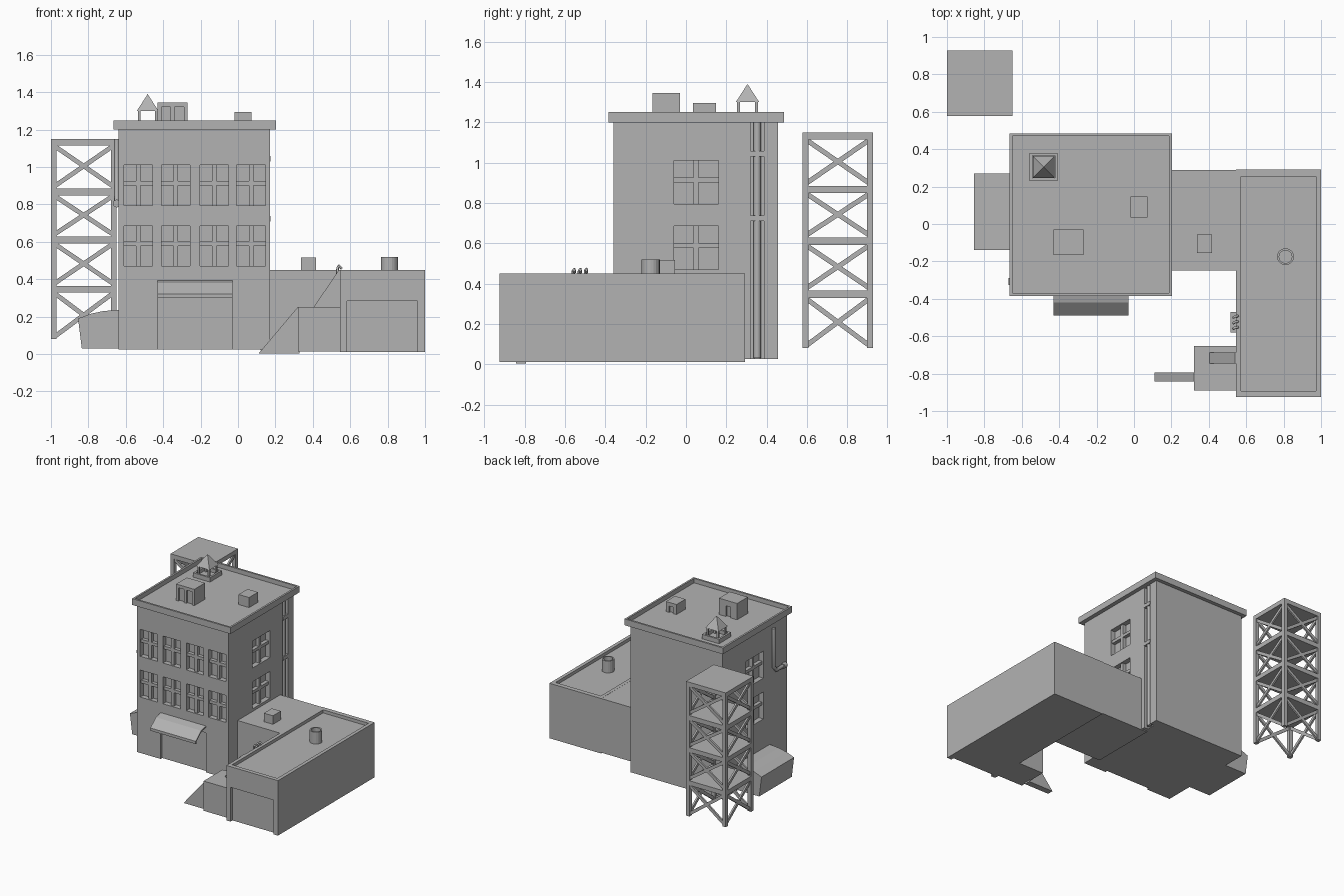
import bpy, bmesh, math
from mathutils import Vector

if "Cube" in bpy.data.objects:
    bpy.data.objects.remove(bpy.data.objects["Cube"])

GREY = bpy.data.materials.new("plain_grey")
GREY.use_nodes = True
GREY.diffuse_color = (0.45, 0.45, 0.45, 1)
GREY.node_tree.nodes["Principled BSDF"].inputs["Base Color"].default_value = GREY.diffuse_color


def finish(name, bm):
    bmesh.ops.recalc_face_normals(bm, faces=bm.faces)
    mesh = bpy.data.meshes.new(name)
    bm.to_mesh(mesh)
    bm.free()
    mesh.materials.append(GREY)
    obj = bpy.data.objects.new(name, mesh)
    bpy.context.collection.objects.link(obj)
    return obj


def boxes(name, spans):
    """One object of boxes, each given as (x0, x1), (y0, y1), (z0, z1)."""
    bm = bmesh.new()
    for span in spans:
        verts = bmesh.ops.create_cube(bm, size=1)["verts"]
        for v in verts:
            v.co = Vector([s[0] if c < 0 else s[1] for s, c in zip(span, v.co)])
    return finish(name, bm)


def prism(name, points, axis, start, end):
    """Extrude a 2D outline along x, y or z."""
    bm = bmesh.new()
    place = {"x": lambda a, b: (start, a, b), "y": lambda a, b: (a, start, b),
             "z": lambda a, b: (a, b, start)}[axis]
    face = bm.faces.new([bm.verts.new(place(a, b)) for a, b in points])
    out = bmesh.ops.extrude_face_region(bm, geom=[face])["geom"]
    shift = Vector([end - start if axis == k else 0 for k in "xyz"])
    bmesh.ops.translate(bm, vec=shift, verts=[g for g in out if isinstance(g, bmesh.types.BMVert)])
    return finish(name, bm)


def carve(obj, spans):
    """Cut boxes out of an object and keep the plain mesh."""
    cutter = boxes("cutter", spans)
    cutter.hide_render = True
    mod = obj.modifiers.new("carve", "BOOLEAN")
    mod.operation, mod.solver, mod.object = "DIFFERENCE", "EXACT", cutter
    graph = bpy.context.evaluated_depsgraph_get()
    graph.update()
    mesh = bpy.data.meshes.new_from_object(obj.evaluated_get(graph))
    obj.modifiers.clear()
    obj.data = mesh
    bpy.data.objects.remove(cutter)


def pipe(name, points, radius):
    curve = bpy.data.curves.new(name, "CURVE")
    curve.dimensions = "3D"
    curve.bevel_depth, curve.bevel_resolution, curve.use_fill_caps = radius, 2, True
    spline = curve.splines.new("POLY")
    spline.points.add(len(points) - 1)
    for p, co in zip(spline.points, points):
        p.co = (*co, 1)
    curve.materials.append(GREY)
    obj = bpy.data.objects.new(name, curve)
    bpy.context.collection.objects.link(obj)


# Main block, with a groove for the drainpipe
L, R, F, B = -0.64, 0.17, -0.36, 0.455
main = prism("main_building", [(L, F), (R, F), (R, 0.32), (R - 0.035, 0.32), (R - 0.035, 0.386),
                               (R, 0.386), (R, B), (L, B)], "z", 0.025, 1.21)

# Windows and their crossed bars on the front and both sides
cuts, bars = [], []
DEPTH, BAR = 0.04, 0.012
for z0, z1 in ((0.47, 0.685), (0.795, 1.01)):
    zm = (z0 + z1) / 2 + 0.012
    for x in (-0.533, -0.333, -0.127, 0.07):
        span = (x - 0.077, x + 0.077)
        cuts.append((span, (F - 0.1, F + DEPTH), (z0, z1)))
        depth = (F + 0.012, F + DEPTH + 0.005)
        bars.append(((x - BAR, x + BAR), depth, (z0, z1)))
        bars.append((span, depth, (zm - BAR, zm + BAR)))
    for wall, side in ((L, -1), (R, 1)):
        span = (-0.06, 0.16)
        back = wall - side * DEPTH
        cuts.append((sorted((wall + side * 0.1, back)), span, (z0, z1)))
        depth = sorted((wall - side * 0.012, back - side * 0.005))
        bars.append((depth, (0.05 - BAR, 0.05 + BAR), (z0, z1)))
        bars.append((depth, span, (zm - BAR, zm + BAR)))
# Entrance recess below the awning
cuts.append(((-0.43, -0.03), (F - 0.1, F + 0.02), (-0.1, 0.34)))
carve(main, cuts)
boxes("window_bars", bars)

# Cornice with a sunken roof
cornice = boxes("cornice", [((-0.665, 0.203), (-0.385, 0.485), (1.2, 1.25))])
carve(cornice, [((-0.65, 0.188), (-0.37, 0.47), (1.215, 1.4))])

# Awning: a thin bent sheet
prism("awning", [(F + 0.01, 0.397), (-0.42, 0.38), (-0.49, 0.322), (-0.49, 0.3), (-0.482, 0.3),
                 (-0.482, 0.316), (-0.417, 0.37), (F + 0.01, 0.385)], "x", -0.43, -0.03)

# Roof huts with doorways
hut = boxes("large_roof_hut", [((-0.43, -0.27), (-0.165, -0.03), (1.21, 1.345))])
carve(hut, [((-0.41, -0.36), (-0.2, -0.15), (1.2, 1.32)), ((-0.34, -0.29), (-0.2, -0.15), (1.2, 1.32)),
            ((-0.37, -0.33), (-0.045, 0), (1.2, 1.30))])
small = boxes("small_roof_hut", [((-0.02, 0.073), (0.035, 0.148), (1.21, 1.295))])
carve(small, [((0.01, 0.045), (0.135, 0.2), (1.2, 1.265))])

# Bell cupola: curb, posts and pyramid roof
cx, cy = -0.483, 0.305
curb = boxes("cupola_curb", [((cx - 0.075, cx + 0.075), (cy - 0.075, cy + 0.075), (1.21, 1.25))])
carve(curb, [((cx - 0.06, cx + 0.06), (cy - 0.06, cy + 0.06), (1.222, 1.4))])
boxes("cupola_posts", [((cx + i * 0.045 - 0.007, cx + i * 0.045 + 0.007),
                        (cy + j * 0.045 - 0.007, cy + j * 0.045 + 0.007), (1.215, 1.305))
                       for i in (-1, 1) for j in (-1, 1)])
bm = bmesh.new()
base = [bm.verts.new((cx + i * 0.058, cy + j * 0.058, 1.3)) for i, j in ((-1, -1), (1, -1), (1, 1), (-1, 1))]
apex = bm.verts.new((cx, cy, 1.39))
bm.faces.new(base)
for i in range(4):
    bm.faces.new((base[i], base[(i + 1) % 4], apex))
finish("cupola_roof", bm)

# Drainpipe in its groove, with collars, and a vent pipe on the other side
pipe("drainpipe", [(0.15, 0.353, 0.03), (0.15, 0.353, 1.2)], 0.019)
boxes("drainpipe_collars", [((0.13, 0.173), (0.318, 0.388), (z, z + 0.028)) for z in (0.71, 1.03)])
pipe("vent_pipe", [(-0.648, -0.18, 1.15), (-0.648, -0.18, 0.84), (-0.648, -0.21, 0.805),
                   (-0.648, -0.31, 0.805)], 0.014)
pipe("vent_pipe_end", [(-0.648, -0.29, 0.805), (-0.648, -0.325, 0.805)], 0.022)

# Side lean-to with a rounded roof
prism("side_lean_to", [(-0.835, 0.03), (-0.855, 0.19), (-0.79, 0.215), (-0.72, 0.23),
                       (L + 0.01, 0.237), (L + 0.01, 0.03)], "y", -0.14, 0.27)

# Low link block and long wing
boxes("link_block", [((R - 0.05, 0.56), (-0.248, 0.29), (0.018, 0.449))])
wing = boxes("long_wing", [((0.545, 1), (-0.925, 0.292), (0.012, 0.45))])
carve(wing, [((0.572, 0.972), (-0.892, 0.255), (0.425, 0.6)),
             ((0.582, 0.96), (-1.1, -0.9), (-0.1, 0.285))])
boxes("link_roof_vent", [((0.337, 0.417), (-0.155, -0.055), (0.44, 0.517))])

# Open round chimney on the wing
bm = bmesh.new()
rings = []
for r, z in ((0.045, 0.42), (0.045, 0.52), (0.034, 0.52), (0.034, 0.43)):
    rings.append([bm.verts.new((0.81 + r * math.cos(a * math.tau / 20),
                                -0.175 + r * math.sin(a * math.tau / 20), z)) for a in range(20)])
for low, high in zip(rings, rings[1:]):
    for i in range(20):
        j = (i + 1) % 20
        bm.faces.new((low[i], low[j], high[j], high[i]))
bm.faces.new(rings[-1])
finish("chimney", bm)

# Loading dock, ramp and chute
boxes("dock", [((0.32, 0.56), (-0.89, -0.652), (0.015, 0.252))])
prism("dock_ramp", [(0.11, 0.003), (0.33, 0.003), (0.33, 0.252), (0.32, 0.252)], "y", -0.842, -0.793)
prism("dock_chute", [(0.4, 0.245), (0.55, 0.245), (0.55, 0.45), (0.54, 0.45)], "y", -0.745, -0.688)

# Meter box and its three conduits
boxes("meter_box", [((0.517, 0.55), (-0.58, -0.47), (0.27, 0.4))])
for y in (-0.56, -0.53, -0.5):
    pipe("conduit", [(0.532, y, 0.39), (0.532, y, 0.462), (0.54, y + 0.006, 0.472), (0.555, y + 0.008, 0.455)], 0.007)

# Lattice tower: legs, platforms and crossed braces
x0, x1, y0, y1 = -1.0, -0.65, 0.578, 0.928
W = 0.03
boxes("tower_legs", [((x, x + W), (y, y + W), (0.08, 1.13)) for x in (x0, x1 - W) for y in (y0, y1 - W)])
decks = [(0.328, 0.365), (0.592, 0.628), (0.848, 0.885), (1.115, 1.15)]
boxes("tower_platforms", [((x0, x1), (y0, y1), d) for d in decks])


def brace(name, a, b, width, axis, at):
    """Flat bar between two points of a tower side."""
    a, b = Vector(a), Vector(b)
    d = (b - a).normalized()
    n = Vector((-d.y, d.x)) * width / 2
    prism(name, [a + n, b + n, b - n, a - n], axis, at, at + 0.014)


bottoms = [0.08] + [d[1] for d in decks]
for low, (high, _) in zip(bottoms, decks):
    for axis, p, q, near, far in (("y", x0, x1, y0, y1), ("x", y0, y1, x0, x1)):
        for at in (near + 0.008, far - 0.022):
            brace("tower_brace", (p + 0.015, low + 0.01), (q - 0.015, high), 0.024, axis, at)
            brace("tower_brace", (p + 0.015, high), (q - 0.015, low + 0.01), 0.024, axis, at)
